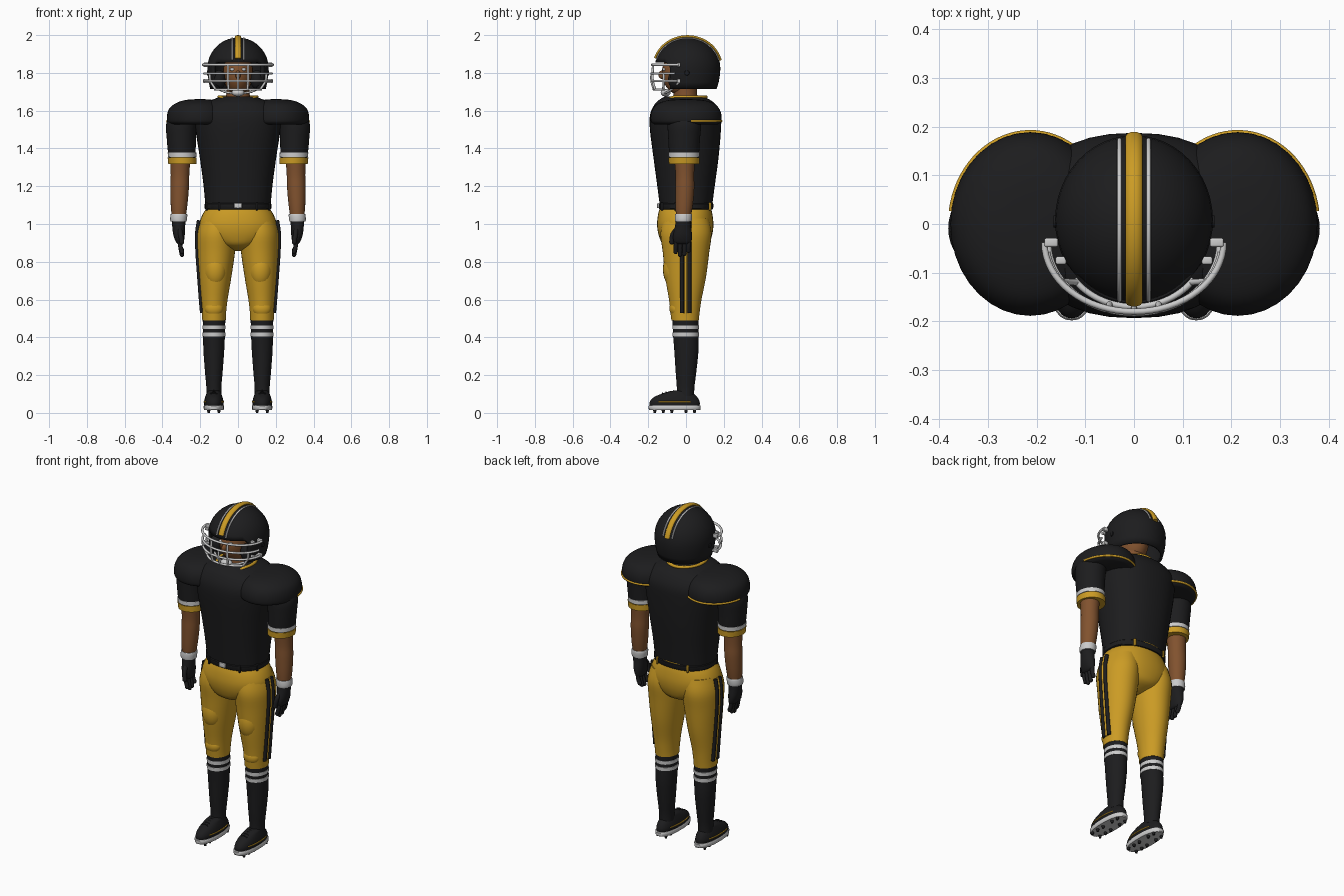
import bpy, bmesh
from math import sin, cos, pi, radians, copysign
from mathutils import Vector, Matrix

if "Cube" in bpy.data.objects:
    bpy.data.objects.remove(bpy.data.objects["Cube"])


def material(name, rgb):
    m = bpy.data.materials.new(name)
    m.diffuse_color = (*rgb, 1)
    m.use_nodes = True
    m.node_tree.nodes["Principled BSDF"].inputs["Base Color"].default_value = m.diffuse_color
    return m


BLACK = material("black", (.012, .012, .013))
GOLD = material("gold", (.60, .33, .018))
WHITE = material("white", (.8, .8, .78))
SKIN = material("skin", (.22, .085, .028))
STEEL = material("light_grey", (.55, .56, .58))


def finish(name, bm, mat, mirror=False, angle=40):
    bmesh.ops.recalc_face_normals(bm, faces=bm.faces)
    me = bpy.data.meshes.new(name)
    bm.to_mesh(me)
    bm.free()
    me.materials.append(mat)
    ob = bpy.data.objects.new(name, me)
    bpy.context.collection.objects.link(ob)
    bpy.context.view_layer.objects.active = ob
    bpy.ops.object.select_all(action='DESELECT')
    ob.select_set(True)
    bpy.ops.object.shade_smooth_by_angle(angle=radians(angle))
    if mirror:
        ob.modifiers.new("mirror", 'MIRROR')
    return ob


def smooth_path(pts, sub):
    """Catmull-Rom interpolation through tuples of any length."""
    P = [Vector(p) for p in pts]
    out = []
    for i in range(len(P) - 1):
        a, b, c, d = P[max(i - 1, 0)], P[i], P[i + 1], P[min(i + 2, len(P) - 1)]
        for k in range(sub):
            t = k / sub
            out.append(.5 * (2 * b + (c - a) * t + (2 * a - 5 * b + 4 * c - d) * t * t
                             + (3 * b - a - 3 * c + d) * t ** 3))
    return out + [P[-1]]


def loft(name, secs, mat, mirror=False, power=2, sub=4, n=36, cap=True):
    """Stack of superellipse rings: (centre x, centre y, z, radius x, radius y)."""
    bm = bmesh.new()
    rings = []
    for cx, cy, z, rx, ry in smooth_path(secs, sub):
        ring = []
        for k in range(n):
            c, s = cos(2 * pi * k / n), sin(2 * pi * k / n)
            ring.append(bm.verts.new((cx + rx * copysign(abs(c) ** (2 / power), c),
                                      cy + ry * copysign(abs(s) ** (2 / power), s), z)))
        rings.append(ring)
    for a, b in zip(rings, rings[1:]):
        for k in range(n):
            bm.faces.new((a[k], a[(k + 1) % n], b[(k + 1) % n], b[k]))
    if cap:
        bm.faces.new(rings[0])
    bm.faces.new(rings[-1])
    return finish(name, bm, mat, mirror)


def tube(name, pts, r, mat, mirror=False, sub=1, closed=False, flat=1):
    """Round bar along a path; flat stretches its section along x."""
    pts = smooth_path(pts, sub)
    cu = bpy.data.curves.new(name, 'CURVE')
    cu.dimensions = '3D'
    cu.bevel_depth, cu.bevel_resolution, cu.use_fill_caps = r, 3, True
    sp = cu.splines.new('POLY')
    sp.points.add(len(pts) - 1)
    for q, p in zip(sp.points, pts):
        q.co = (p[0] / flat, p[1], p[2], 1)
    sp.use_cyclic_u = closed
    tmp = bpy.data.objects.new("tmp", cu)
    bpy.context.collection.objects.link(tmp)
    bpy.context.view_layer.update()
    me = bpy.data.meshes.new_from_object(tmp.evaluated_get(bpy.context.evaluated_depsgraph_get()))
    bm = bmesh.new()
    bm.from_mesh(me)
    bpy.data.objects.remove(tmp)
    for v in bm.verts:
        v.co.x *= flat
    return finish(name, bm, mat, mirror)


def ball(name, c, r, mat, mirror=False):
    bm = bmesh.new()
    bmesh.ops.create_uvsphere(bm, u_segments=24, v_segments=14, radius=1,
                              matrix=Matrix.Translation(c) @ Matrix.Diagonal((*r, 1)))
    return finish(name, bm, mat, mirror)


def box(name, c, size, mat, mirror=False, bevel=.004):
    bm = bmesh.new()
    bmesh.ops.create_cube(bm, size=1, matrix=Matrix.Translation(c) @ Matrix.Diagonal((*size, 1)))
    bmesh.ops.bevel(bm, geom=bm.edges[:], offset=bevel, segments=3, affect='EDGES', profile=.5)
    return finish(name, bm, mat, mirror)


def arc(cx, cy, z, rx, ry, a0, a1, n=24):
    return [(cx + rx * cos(radians(a0 + (a1 - a0) * k / n)),
             cy + ry * sin(radians(a0 + (a1 - a0) * k / n)), z) for k in range(n + 1)]


# Jersey, collar and neck
loft("jersey", [(0, 0, 1.085, .172, .137), (0, 0, 1.2, .182, .152), (0, 0, 1.35, .202, .172),
                (0, -.003, 1.5, .225, .188), (0, -.003, 1.58, .23, .187), (0, -.005, 1.635, .19, .16),
                (0, -.008, 1.66, .13, .13), (0, -.01, 1.675, .09, .1)], BLACK, power=2.3)
loft("neck", [(0, 0, 1.6, .07, .07), (0, -.003, 1.69, .062, .062), (0, -.005, 1.8, .062, .062)], SKIN)
collar = [(x, y, 1.672 - .042 * max(0, (-y - .06) / .07) ** 1.5)
          for x, y, z in arc(0, -.012, 0, .1, .118, -90, 270, 48)][:-1]
tube("collar", collar, .009, GOLD, closed=True)

# Shoulder pads with rear trim
loft("shoulder_pad", [(.213, 0, 1.528, .145, .168), (.213, 0, 1.542, .162, .186), (.213, 0, 1.58, .162, .187),
                      (.213, 0, 1.615, .148, .173), (.21, 0, 1.64, .118, .145), (.205, 0, 1.656, .075, .09),
                      (.2, 0, 1.661, .02, .025)], BLACK, True)
tube("pad_trim", arc(.213, 0, 1.545, .163, .187, 8, 122), .006, GOLD, True)

# Sleeves, arms and wristbands
loft("sleeve", [(.27, -.005, 1.62, .06, .07), (.298, -.008, 1.54, .08, .088), (.3, -.01, 1.45, .077, .084),
                (.295, -.01, 1.335, .071, .077)], BLACK, True)
loft("sleeve_white_band", [(.296, -.01, 1.356, .0755, .0815), (.2965, -.01, 1.378, .0755, .0815)], WHITE, True, sub=1)
loft("sleeve_gold_band", [(.294, -.01, 1.318, .075, .081), (.296, -.01, 1.352, .0765, .0825)], GOLD, True, sub=1)
loft("arm", [(.305, -.008, 1.36, .054, .056), (.307, -.006, 1.26, .049, .049), (.309, -.006, 1.19, .049, .05),
             (.312, -.01, 1.1, .044, .046), (.314, -.014, 1.03, .036, .038)], SKIN, True)
loft("wristband", [(.314, -.014, 1.012, .042, .043), (.315, -.014, 1.02, .044, .045),
                   (.313, -.013, 1.045, .045, .046), (.313, -.013, 1.053, .043, .044)], WHITE, True, sub=2)

# Gloves
loft("glove", [(.314, -.014, 1.02, .037, .039), (.314, -.016, .985, .034, .043), (.312, -.018, .94, .03, .05),
               (.308, -.018, .905, .021, .046), (.306, -.018, .893, .01, .03)], BLACK, True)
for i, (y, tip) in enumerate([(-.052, .853), (-.029, .838), (-.006, .843), (.016, .86)]):
    tube("glove_finger_%d" % i, [(.308, y, .92), (.306, y - .002, .885), (.297, y - .003, tip)],
         .0115, BLACK, True, sub=3)
    ball("finger_tip_%d" % i, (.297, y - .003, tip), (.0115, .0115, .013), BLACK, True)
tube("glove_thumb", [(.31, -.045, .975), (.304, -.07, .945), (.298, -.076, .905)], .013, BLACK, True, sub=4)
ball("thumb_tip", (.298, -.076, .905), (.013, .013, .014), BLACK, True)

# Pants
loft("pants_hips", [(0, -.003, 1.095, .157, .132), (0, -.004, 1.05, .188, .144), (0, -.004, .99, .205, .149),
                    (0, -.003, .93, .18, .138), (0, -.002, .885, .105, .112), (0, 0, .858, .03, .04)],
     GOLD, power=2.2)
loft("pants_leg", [(.105, 0, 1.03, .09, .12), (.113, 0, .95, .104, .135), (.116, 0, .85, .1, .123),
                   (.121, -.002, .72, .086, .108), (.126, -.004, .6, .071, .086), (.127, -.005, .53, .064, .077),
                   (.127, -.005, .488, .062, .072)], GOLD, True)
ball("knee_pad", (.127, -.052, .552), (.05, .036, .045), GOLD, True)
ball("thigh_pad", (.12, -.06, .76), (.062, .062, .1), GOLD, True)
side = [(.207, 1.02), (.217, .95), (.215, .85), (.206, .72), (.197, .6), (.191, .53)]
for nm, y, r, m in (("front", -.022, .011, BLACK), ("rear", .018, .011, BLACK), ("centre", -.002, .008, GOLD)):
    tube("side_stripe_" + nm, [(x, y, z) for x, z in side], r, m, True, sub=4)

# Belt
loft("belt", [(0, 0, 1.078, .172, .141), (0, 0, 1.082, .176, .144), (0, 0, 1.106, .177, .145),
              (0, 0, 1.11, .173, .141)], BLACK, power=2.3, sub=1)
tube("belt_trim", arc(0, 0, 1.111, .171, .14, 15, 165), .003, GOLD)
box("belt_buckle", (0, -.147, 1.097), (.042, .012, .026), WHITE)
for i, (x, y) in enumerate([(.1, -.127), (.1, .127), (.165, -.055)]):
    box("belt_loop_%d" % i, (x, y, 1.093), (.012, .014, .042), GOLD if y > 0 else BLACK, True)

# Socks with stripes
loft("sock", [(.127, -.003, .5, .06, .069), (.127, -.002, .42, .058, .067), (.128, .002, .33, .055, .064),
              (.128, 0, .22, .047, .055), (.128, -.002, .14, .04, .047), (.128, -.003, .09, .04, .046)], BLACK, True)
for i, z in enumerate((.405, .443)):
    loft("sock_stripe_%d" % i, [(.127, -.002, z, .0605, .0695), (.127, -.002, z + .02, .061, .07)], WHITE, True, sub=1)

# Cleated shoes
loft("shoe", [(.128, -.06, .03, .049, .13), (.128, -.06, .055, .052, .133), (.128, -.056, .08, .047, .118),
              (.128, -.045, .1, .04, .088), (.128, -.03, .113, .034, .06), (.128, -.025, .118, .025, .04)],
     BLACK, True, power=2.2)
loft("shoe_sole", [(.128, -.06, .014, .05, .133), (.128, -.06, .018, .053, .137), (.128, -.06, .036, .054, .138),
                   (.128, -.06, .04, .051, .135)], STEEL, True, power=2.4, sub=1)
for s, a in (("outer", -40), ("inner", 140)):
    tube("shoe_line_" + s, arc(.128, -.06, .058, .0515, .132, a, a + 80), .004, GOLD, True)
for i, y in enumerate((-.165, -.12, -.075, .0, .045)):
    for s in (-1, 1):
        loft("cleat_%d_%d" % (i, s), [(.128 + s * .027, y, 0, .006, .006), (.128 + s * .027, y, .018, .01, .01)],
             BLACK, True, sub=1, n=12)
for i in range(4):
    y = -.125 + i * .02
    tube("shoe_lace_%d" % i, [(.108, y, .1 + i * .004), (.128, y, .106 + i * .004), (.148, y, .1 + i * .004)],
         .003, BLACK, True)

# Head inside the helmet
ball("head", (0, -.02, 1.8), (.08, .108, .12), SKIN)
ball("nose", (0, -.128, 1.79), (.014, .018, .022), SKIN)
ball("eye", (.03, -.115, 1.818), (.013, .01, .008), WHITE, True)
ball("cheek_pad", (.1, -.06, 1.765), (.035, .035, .05), BLACK, True)

# Helmet shell with face opening
dome = [(0, .01, 1.715, .147, .152), (0, .009, 1.75, .155, .164), (0, .008, 1.79, .16, .172)]
dome += [(0, .008, 1.825 + .162 * sin(radians(a)), .162 * cos(radians(a)), .174 * cos(radians(a)))
         for a in (0, 10, 20, 30, 40, 50, 60, 70, 78, 84, 88.5)]
shell = loft("helmet_shell", dome, BLACK, sub=1, n=48, cap=False)
sol = shell.modifiers.new("thickness", 'SOLIDIFY')
sol.thickness, sol.offset = .014, -1
cutter = box("face_opening_cutter", (0, -.235, 1.73), (.5, .3, .25), BLACK, bevel=.03)
cutter.hide_render = True
cutter.hide_set(True)
cut = shell.modifiers.new("opening", 'BOOLEAN')
cut.object, cut.solver = cutter, 'EXACT'


# Helmet stripes
def crest(x, k, a0, a1):
    return [(x, .008 + (.174 + k) * cos(radians(a)), 1.825 + (.162 + k) * sin(radians(a)))
            for a in range(a0, a1 + 1, 4)]


tube("helmet_stripe", crest(0, .004, 14, 162), .009, GOLD, flat=1.9)
tube("helmet_white_line", crest(.03, -.003, 16, 164), .0045, WHITE, True)
loft("ear_hole", [(0, 0, -.004, .014, .014), (0, 0, .004, .012, .012)], BLACK, True, sub=1).data.transform(
    Matrix.Translation((.161, .005, 1.8)) @ Matrix.Rotation(pi / 2, 4, 'Y'))

# Face mask
for i, (z, rx, ry, a) in enumerate([(1.843, .184, .142, 0), (1.797, .18, .145, 8),
                                    (1.757, .176, .145, 0), (1.712, .15, .132, 35)]):
    tube("mask_bar_%d" % i, arc(0, -.038, z, rx, ry, 180 + a, 360 - a, 32), .0065, STEEL)
tube("mask_upright", [(.053, -.174, 1.845), (.053, -.177, 1.797), (.053, -.176, 1.757), (.05, -.163, 1.71)],
     .0065, STEEL, True, sub=3)
tube("mask_centre_bar", [(0, -.183, 1.797), (0, -.183, 1.757), (0, -.17, 1.712)], .006, STEEL, sub=3)
tube("mask_side_bar", [(.15, -.118, 1.797), (.146, -.118, 1.757), (.118, -.12, 1.712)], .0065, STEEL, True, sub=3)
for i, z in enumerate((1.843, 1.757)):
    box("mask_clamp_%d" % i, (.17, -.038, z), (.028, .018, .022), STEEL, True)
    box("mask_rear_clamp_%d" % i, (.15, -.075, z), (.022, .016, .016), STEEL, True)

# Chin strap
ball("chin_cup", (0, -.108, 1.695), (.034, .026, .02), WHITE)
tube("chin_strap", [(.02, -.115, 1.692), (.07, -.095, 1.7), (.12, -.06, 1.725), (.152, -.035, 1.755)],
     .006, WHITE, True, sub=4)
